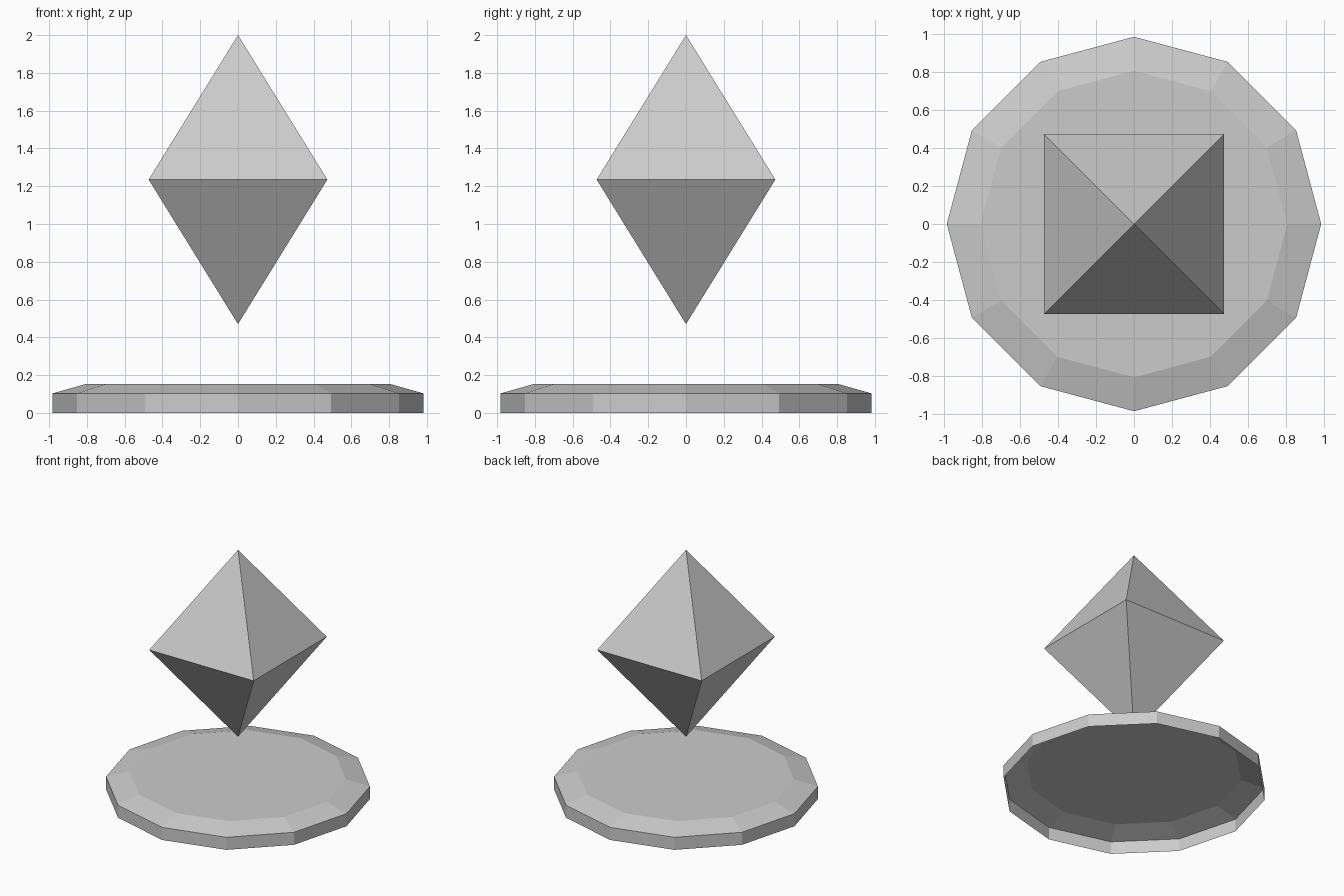
import bpy, bmesh
from math import cos, sin, tau

if "Cube" in bpy.data.objects:
    bpy.data.objects.remove(bpy.data.objects["Cube"])


def faceted(name, rings, sides, phase=0.0, cap_top=False):
    """Lathe (radius, z) rings with flat faces; radius 0 makes a point."""
    bm = bmesh.new()
    loops = []
    for r, z in rings:
        count = sides if r else 1
        loops.append([bm.verts.new((r * cos(tau * (i + phase) / sides),
                                    r * sin(tau * (i + phase) / sides), z))
                      for i in range(count)])
    for low, high in zip(loops, loops[1:]):
        for i in range(sides):
            j = i + 1
            corners = [low[i % len(low)], low[j % len(low)],
                       high[j % len(high)], high[i % len(high)]]
            bm.faces.new(list(dict.fromkeys(corners)))
    if cap_top:
        bm.faces.new(loops[-1])
    mesh = bpy.data.meshes.new(name)
    bm.to_mesh(mesh)
    bm.free()
    obj = bpy.data.objects.new(name, mesh)
    bpy.context.collection.objects.link(obj)
    return obj


# Twelve-sided base: thin shell, chamfered on top, open underneath
faceted("base", [(0.983, 0), (0.983, 0.103), (0.805, 0.153)], 12, cap_top=True)

# Floating four-sided double pyramid
faceted("floating_crystal", [(0, 0.47), (0.669, 1.235), (0, 2.0)], 4, phase=0.5)
